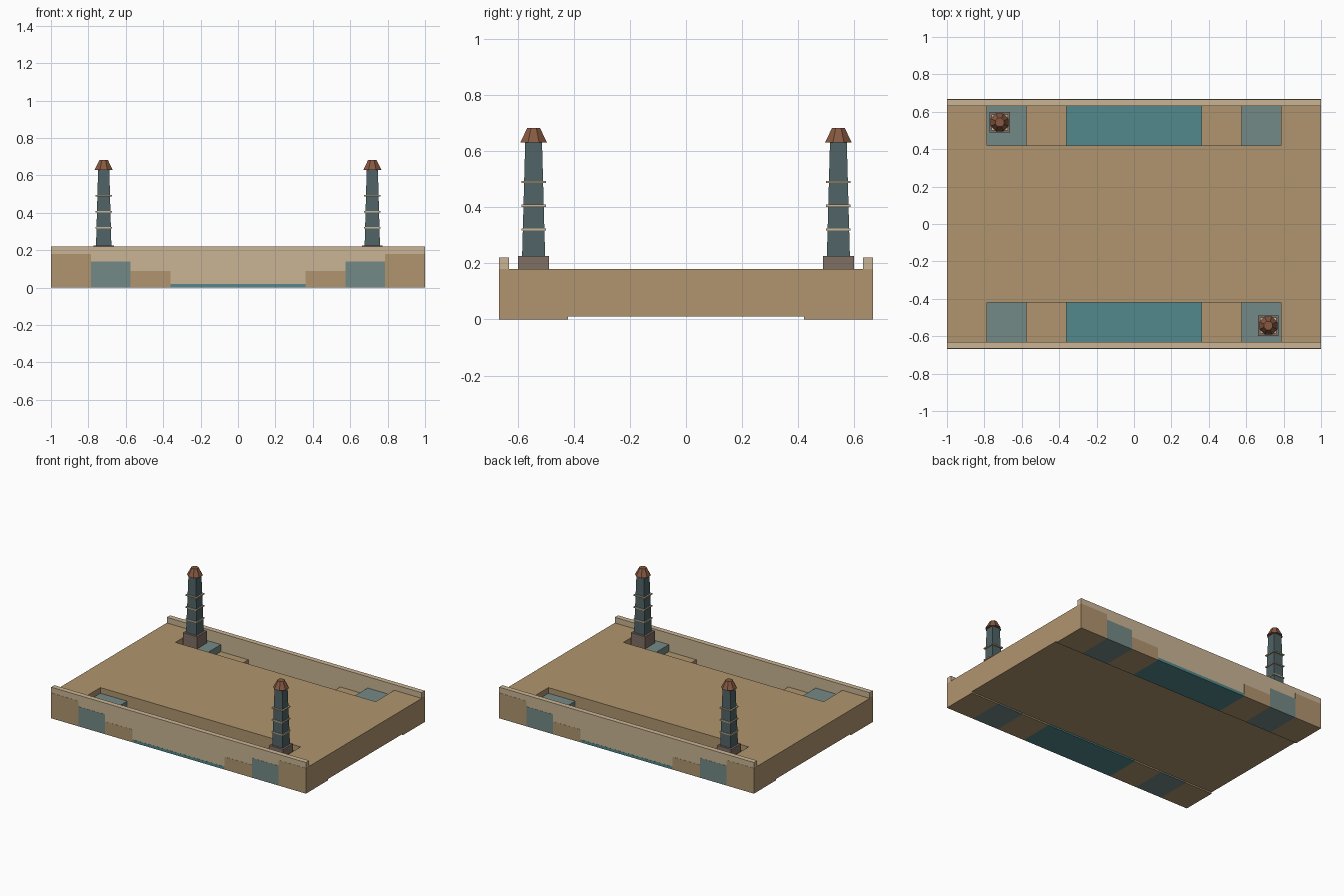
import bpy, math

if "Cube" in bpy.data.objects:
    bpy.data.objects.remove(bpy.data.objects["Cube"], do_unlink=True)


def linear(c):
    return c / 12.92 if c <= 0.04045 else ((c + 0.055) / 1.055) ** 2.4


def material(name, r, g, b):
    m = bpy.data.materials.new(name)
    col = (linear(r / 255), linear(g / 255), linear(b / 255), 1)
    m.use_nodes = True
    m.diffuse_color = col
    m.node_tree.nodes["Principled BSDF"].inputs["Base Color"].default_value = col
    return m


SAND = material("sand", 176, 149, 111)
PALE = material("pale_stone", 202, 181, 148)
SHALLOW = material("shallow_blue_grey", 116, 138, 134)
WATER = material("water_teal", 82, 137, 140)
SLATE = material("slate", 79, 99, 102)
PLINTH = material("plinth_brown_grey", 127, 110, 100)
COPPER = material("copper_brown", 135, 89, 65)


def finish(name, mat):
    ob = bpy.context.object
    ob.name = name
    ob.data.materials.append(mat)
    return ob


def box(name, mat, x, y, z):
    """Box from (low, high) ranges on each axis."""
    rng = (x, y, z)
    bpy.ops.mesh.primitive_cube_add(size=1, location=[(a + b) / 2 for a, b in rng])
    ob = finish(name, mat)
    ob.scale = [abs(b - a) for a, b in rng]
    return ob


def taper(name, mat, sides, x, y, z0, z1, w0, w1):
    """Tapered prism whose flat sides face the axes; w0, w1 are widths across flats."""
    k = 0.5 / math.cos(math.pi / sides)
    bpy.ops.mesh.primitive_cone_add(
        vertices=sides, radius1=w0 * k, radius2=w1 * k, depth=z1 - z0,
        location=(x, y, (z0 + z1) / 2), rotation=(0, 0, math.pi / sides))
    return finish(name, mat)


EDGE, INNER, WALL = 0.667, 0.42, 0.63

# Central deck
box("deck", SAND, (-1, 1), (-INNER, INNER), (0.01, 0.18))

# Stepped channel along both long sides
steps = [("bank", SAND, 0.785, 1.0, 0.18),
         ("shallow", SHALLOW, 0.575, 0.785, 0.14),
         ("ledge", SAND, 0.36, 0.575, 0.09)]
for side, s in (("front", -1), ("back", 1)):
    band = (s * INNER, s * EDGE)
    for name, mat, x0, x1, top in steps:
        for end, e in (("left", 1), ("right", -1)):
            box(f"{side}_{end}_{name}", mat, (e * x0, e * x1), band, (0, top))
    box(f"{side}_water", WATER, (-0.36, 0.36), band, (0, 0.02))
    # Parapet set a hair inside the channel blocks
    box(f"{side}_parapet", PALE, (-0.999, 0.999),
        (s * WALL, s * (EDGE - 0.001)), (0.001, 0.22))

# Two towers at opposite corners
for side, s in (("front", 1), ("back", -1)):
    x, y = s * 0.718, s * -0.543
    box(f"{side}_tower_plinth", PLINTH, (x - 0.055, x + 0.055),
        (y - 0.055, y + 0.055), (0.14, 0.226))
    taper(f"{side}_tower_shaft", SLATE, 4, x, y, 0.226, 0.63, 0.082, 0.06)
    for i in range(3):
        z = 0.32 + i * 0.085
        taper(f"{side}_tower_band_{i + 1}", PALE, 4, x, y, z - 0.004, z + 0.004, 0.087, 0.087)
    taper(f"{side}_tower_cap", COPPER, 8, x, y, 0.63, 0.682, 0.096, 0.045)
